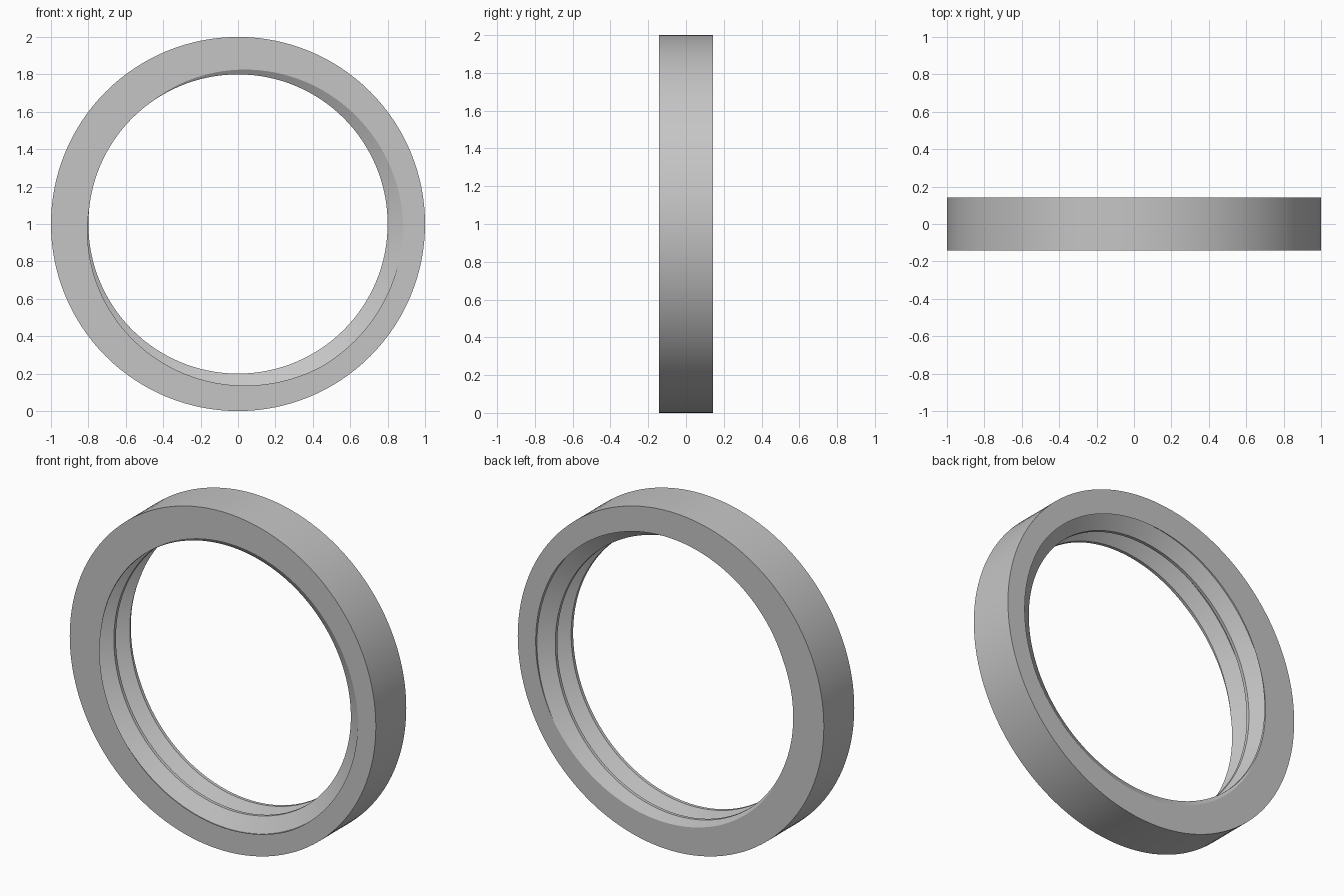
import bpy, bmesh
from math import cos, sin, tau, radians

cube = bpy.data.objects.get("Cube")
if cube:
    bpy.data.objects.remove(cube, do_unlink=True)

SEGMENTS = 128
HALF = 0.142            # half the ring's depth
PITCH = 0.148           # rise of the inner thread per turn
CREST, ROOT = 0.8, 0.883
CREST_FLAT, ROOT_FLAT = 0.0095, 0.0125   # half widths
START, TURNS = -0.080 - 2 * PITCH, 4

grey = bpy.data.materials.new("plain grey")
grey.use_nodes = True
colour = (0.56, 0.56, 0.56, 1)
grey.diffuse_color = colour
grey.node_tree.nodes["Principled BSDF"].inputs["Base Color"].default_value = colour

bm = bmesh.new()


def join(rows):
    """Skin consecutive rows of vertices with quads."""
    for a, b in zip(rows, rows[1:]):
        for j in range(len(a) - 1):
            bm.faces.new((a[j], a[j + 1], b[j + 1], b[j]))


# Inner thread: one profile swept along a helix, welded turn to turn
profile = [(-CREST_FLAT, CREST), (CREST_FLAT, CREST),
           (PITCH / 2 - ROOT_FLAT, ROOT), (PITCH / 2 + ROOT_FLAT, ROOT),
           (PITCH - CREST_FLAT, CREST)]
rows = []
for i in range(TURNS * SEGMENTS + 1):
    a = -tau * i / SEGMENTS
    y = START + PITCH * i / SEGMENTS
    rows.append([bm.verts.new((r * cos(a), y + dy, r * sin(a) + 1))
                 for dy, r in profile])
join(rows)
bmesh.ops.remove_doubles(bm, verts=bm.verts[:], dist=1e-5)

# Trim the thread flush with both faces of the ring
for side in (-1, 1):
    bmesh.ops.bisect_plane(bm, geom=bm.verts[:] + bm.edges[:] + bm.faces[:],
                           dist=1e-6, plane_co=(0, side * HALF, 0),
                           plane_no=(0, side, 0), clear_outer=True)

# Outer wall
rows = []
for i in range(SEGMENTS):
    a = tau * i / SEGMENTS
    rows.append([bm.verts.new((cos(a), y, sin(a) + 1)) for y in (-HALF, HALF)])
join(rows + rows[:1])

# Flat faces between the outer wall and the trimmed thread
for side in (-1, 1):
    rim = [e for e in bm.edges if e.is_boundary
           and all(abs(v.co.y - side * HALF) < 1e-4 for v in e.verts)]
    bmesh.ops.triangle_fill(bm, edges=rim, use_beauty=True, normal=(0, side, 0))
bmesh.ops.recalc_face_normals(bm, faces=bm.faces[:])

mesh = bpy.data.meshes.new("threaded_ring")
bm.to_mesh(mesh)
bm.free()
mesh.materials.append(grey)
ring = bpy.data.objects.new("threaded_ring", mesh)
bpy.context.collection.objects.link(ring)

bpy.ops.object.select_all(action='DESELECT')
ring.select_set(True)
bpy.context.view_layer.objects.active = ring
bpy.ops.object.shade_smooth_by_angle(angle=radians(30))
